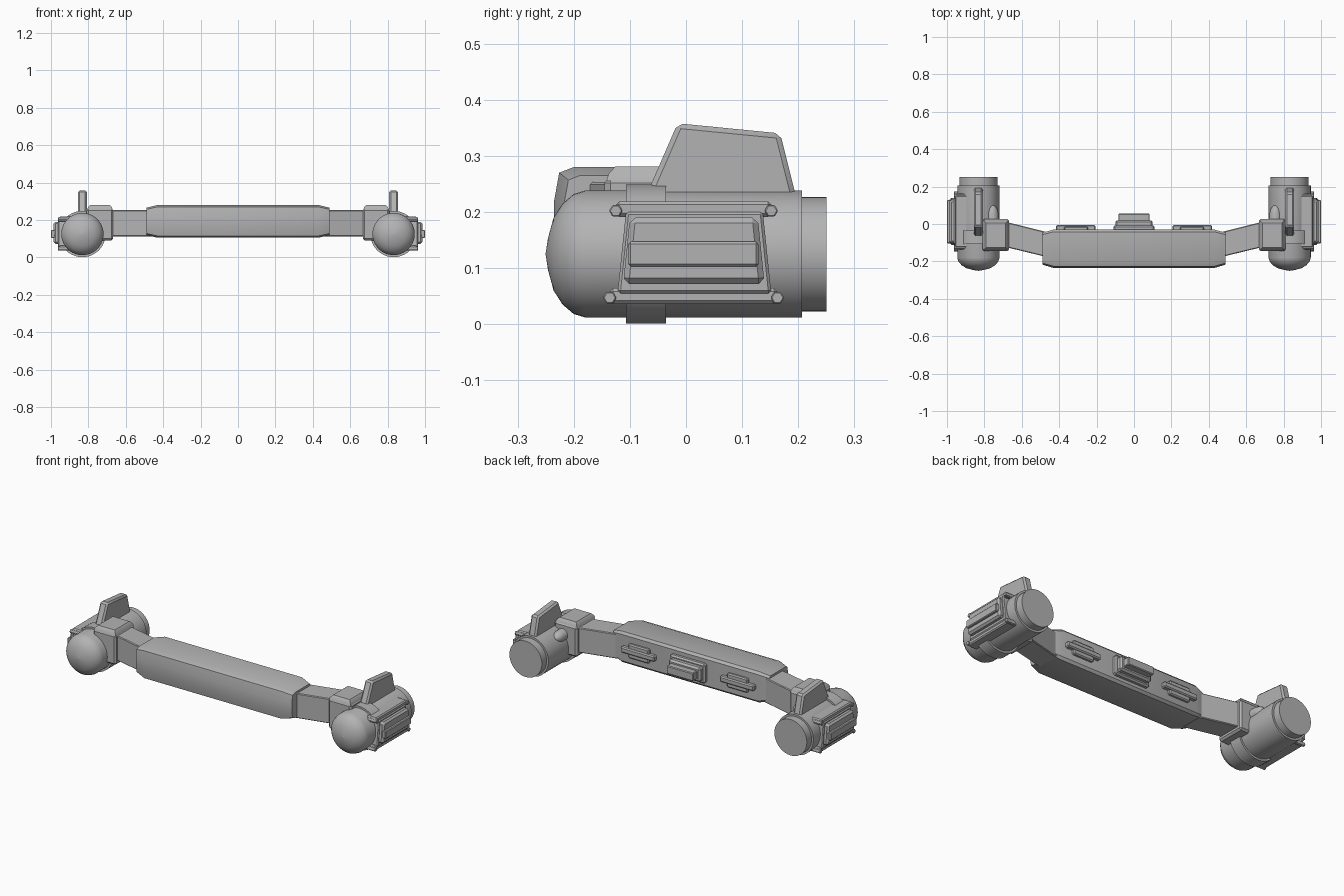
import bpy, bmesh, math
from mathutils import Vector

cube = bpy.data.objects.get("Cube")
if cube:
    bpy.data.objects.remove(cube, do_unlink=True)

grey = bpy.data.materials.new("plain_grey")
GREY = (0.45, 0.45, 0.45, 1)
grey.diffuse_color = GREY
grey.use_nodes = True
grey.node_tree.nodes["Principled BSDF"].inputs["Base Color"].default_value = GREY

POD_X, POD_Z = 0.832, 0.125


def loft(name, rings, bevel=0, mirror=True):
    """Skin a row of equal rings, cap both ends, bevel and mirror."""
    bm = bmesh.new()
    loops = [[bm.verts.new(p) for p in ring] for ring in rings]
    n = len(loops[0])
    for a, b in zip(loops, loops[1:]):
        for i in range(n):
            j = (i + 1) % n
            bm.faces.new((a[i], a[j], b[j], b[i]))
    bm.faces.new(loops[0])
    bm.faces.new(loops[-1])
    bmesh.ops.recalc_face_normals(bm, faces=bm.faces)
    if bevel:
        bmesh.ops.bevel(bm, geom=bm.edges[:], offset=bevel, segments=1,
                        affect='EDGES', clamp_overlap=True)
    for f in bm.faces:
        f.smooth = True
    for e in bm.edges:
        e.smooth = e.calc_face_angle(math.pi) < math.radians(30)
    mesh = bpy.data.meshes.new(name)
    bm.to_mesh(mesh)
    bm.free()
    mesh.materials.append(grey)
    obj = bpy.data.objects.new(name, mesh)
    bpy.context.collection.objects.link(obj)
    if mirror:
        m = obj.modifiers.new("mirror", 'MIRROR')
        m.use_mirror_merge = False
    return obj


def box(name, x, y, z, bevel=0.005, mirror=True):
    return loft(name, [[(u, y[0], z[0]), (u, y[1], z[0]),
                        (u, y[1], z[1]), (u, y[0], z[1])] for u in x],
                bevel, mirror)


def side_plate(name, x, outline, bevel=0.005):
    """Extrude a (y, z) outline along x."""
    return loft(name, [[(u, y, z) for y, z in outline] for u in x], bevel)


def lathe(name, profile, x=POD_X, z=POD_Z, sides=40):
    """Turn a (y, radius) profile about an axis along y."""
    turn = [2 * math.pi * i / sides for i in range(sides)]
    return loft(name, [[(x + r * math.sin(t), y, z + r * math.cos(t))
                        for t in turn] for y, r in profile])


# Central beam: rounded front, narrowed ends
section = [(-.03, .118), (-.042, .105), (-.2, .105), (-.226, .115),
           (-.235, .16), (-.235, .22), (-.226, .27), (-.2, .28),
           (-.042, .28), (-.03, .267)]


def beam_ring(x, s):
    return [(x, -.13 + (y + .13) * s, .193 + (z - .193) * s) for y, z in section]


loft("central_beam", [beam_ring(-.49, .83), beam_ring(-.43, 1),
                      beam_ring(.43, 1), beam_ring(.49, .83)], mirror=False)

# Swept arms and their joint blocks
loft("arm", [[(x, y, z) for y, z in ((f, .112), (b, .112), (b, .253), (f, .253))]
             for x, f, b in ((.46, -.178, -.045), (.70, -.12, .015))], .004)
box("joint_block", (.667, .81), (-.145, .027), (.09, .262), .01)
loft("joint_cap", [[(x, y, z) for x, y in ((.738 - w, -.06 - d), (.738 + w, -.06 - d),
                                            (.738 + w, -.06 + d), (.738 - w, -.06 + d))]
                   for z, w, d in ((.255, .068, .082), (.268, .064, .078), (.281, .052, .066))])

# Pods: domed body, raised band, tail
lathe("pod_body", [(-.25, .002), (-.246, .028), (-.236, .065), (-.22, .09),
                   (-.2, .107), (-.18, .113), (.207, .113)])
lathe("pod_band", [(-.107, .124), (-.036, .124)])
lathe("pod_tail", [(.2, .102), (.25, .102)])
lathe("joint_plug", [(.0, .034), (.06, .032), (.085, .024), (.1, .008)],
      x=.757, z=.2, sides=16)

# Upright fin on each pod
side_plate("fin", (.808, .856),
           [(-.075, .22), (-.015, .358), (.168, .34), (.198, .22)], .009)

# Outer side panel with rails and hexagonal bolts
side_plate("panel_base", (.90, .962),
           [(-.122, .055), (.152, .055), (.137, .2), (-.107, .2)])
side_plate("panel_face", (.94, .986),
           [(-.112, .072), (.14, .072), (.128, .19), (-.1, .19)], .01)
box("panel_bar", (.97, 1.0), (-.103, .129), (.103, .147), .004)
for label, z, front, back in (("upper", .205, -.125, .152), ("lower", .05, -.136, .163)):
    box(label + "_rail", (.89, .957), (front, back), (z - .014, z + .014), .006)
    for place, y in (("front", front), ("back", back)):
        hexagon = [(y + .012 * math.cos(k * math.pi / 3),
                    z - .003 + .012 * math.sin(k * math.pi / 3)) for k in range(6)]
        side_plate(f"{label}_{place}_bolt", (.88, .963), hexagon, .002)

# Rear fittings on the beam
box("rear_hatch_base", (-.11, .11), (-.05, -.008), (.135, .245), .008, False)
box("rear_hatch", (-.1, .1), (-.03, .02), (.15, .232), .01, False)
box("rear_socket", (-.083, .083), (.0, .056), (.168, .214), .004, False)
box("rear_vent_back", (.245, .375), (-.05, -.014), (.152, .232), .006)
box("rear_vent_bar", (.205, .418), (-.05, -.006), (.176, .208), .006)
